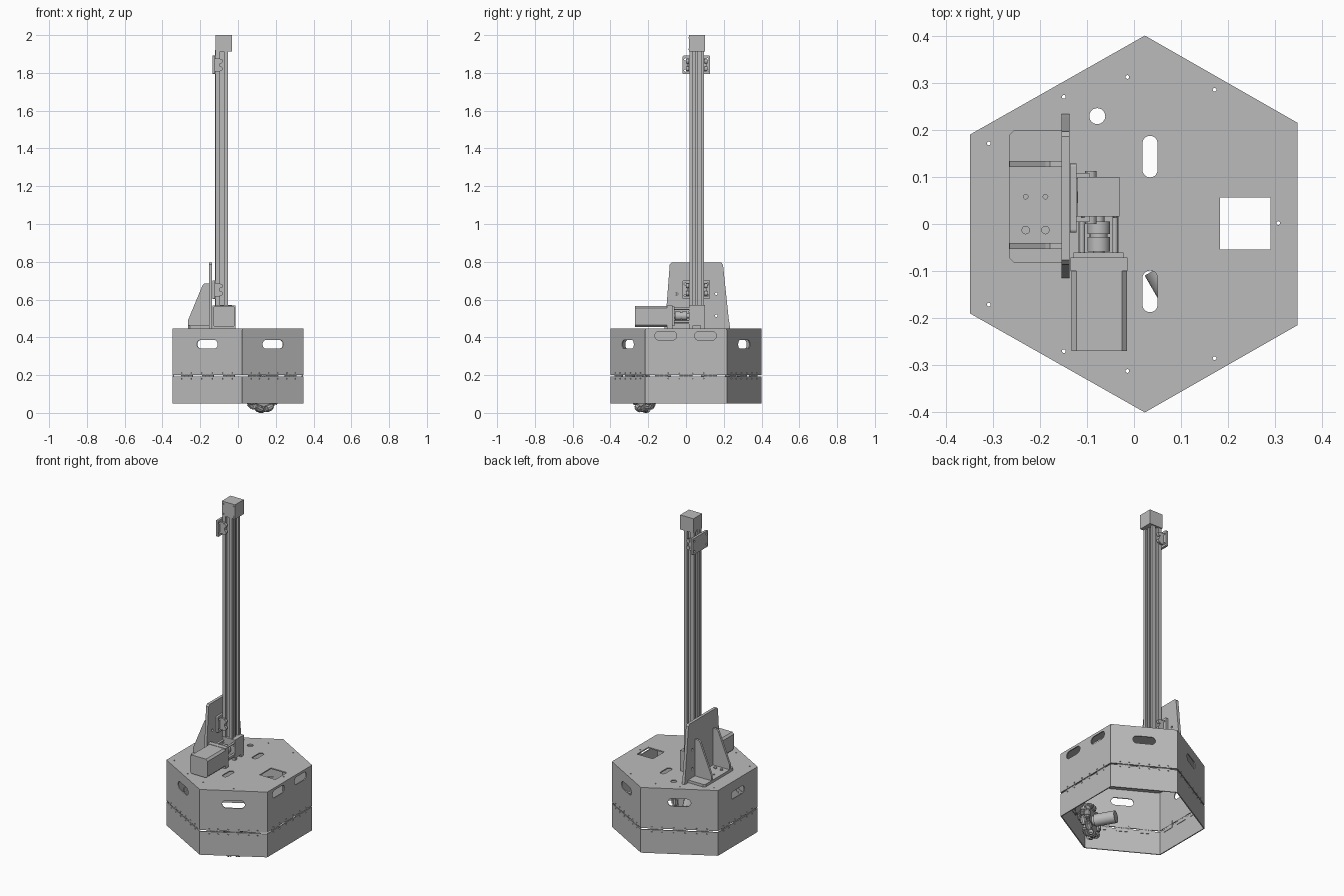
import bpy, bmesh
from math import cos, sin, pi, atan2
from mathutils import Matrix, Vector

if "Cube" in bpy.data.objects:
    bpy.data.objects.remove(bpy.data.objects["Cube"], do_unlink=True)

grey = bpy.data.materials.new("machined grey")
grey.use_nodes = True
grey.diffuse_color = (0.5, 0.5, 0.5, 1)
grey.node_tree.nodes["Principled BSDF"].inputs["Base Color"].default_value = (0.5, 0.5, 0.5, 1)

UP = Matrix.Identity(4)
ALONG_X = Matrix(((0, 0, 1, 0), (1, 0, 0, 0), (0, 1, 0, 0), (0, 0, 0, 1)))   # u,v,w -> y,z,x
ALONG_Y = Matrix(((1, 0, 0, 0), (0, 0, 1, 0), (0, 1, 0, 0), (0, 0, 0, 1)))   # u,v,w -> x,z,y


def prism(bm, pts, w0, w1, frame=UP):
    """Extrude a closed outline along the frame's third axis."""
    low = [bm.verts.new(frame @ Vector((u, v, w0))) for u, v in pts]
    top = [bm.verts.new(frame @ Vector((u, v, w1))) for u, v in pts]
    faces = [bm.faces.new(low), bm.faces.new(top)]
    for i in range(len(pts)):
        j = (i + 1) % len(pts)
        faces.append(bm.faces.new((low[i], low[j], top[j], top[i])))
    bmesh.ops.recalc_face_normals(bm, faces=faces)


def rect(u0, u1, v0, v1):
    return [(u0, v0), (u1, v0), (u1, v1), (u0, v1)]


def circle(u, v, r, n=12):
    return [(u + r * cos(2 * pi * i / n), v + r * sin(2 * pi * i / n)) for i in range(n)]


def rounded(u, v, w, h, r, n=5):
    pts = []
    for k, (sx, sy) in enumerate(((1, 1), (-1, 1), (-1, -1), (1, -1))):
        for i in range(n + 1):
            a = (k + i / n) * pi / 2
            pts.append((u + sx * (w / 2 - r) + r * cos(a), v + sy * (h / 2 - r) + r * sin(a)))
    return pts


def box(bm, x0, x1, y0, y1, z0, z1):
    prism(bm, rect(x0, x1, y0, y1), z0, z1)


def make(name, bm):
    mesh = bpy.data.meshes.new(name)
    bm.to_mesh(mesh)
    bm.free()
    mesh.materials.append(grey)
    ob = bpy.data.objects.new(name, mesh)
    bpy.context.scene.collection.objects.link(ob)
    return ob


def part(name, *prisms):
    bm = bmesh.new()
    for p in prisms:
        prism(bm, *p)
    return make(name, bm)


def sheet(name, outline, holes, w0, w1, frame=UP):
    """Plate with holes cut through its thickness."""
    ob = part(name, (outline, w0, w1, frame))
    cutter = part("cutter", *[(h, w0 - 0.01, w1 + 0.01, frame) for h in holes])
    cutter.hide_render = True
    mod = ob.modifiers.new("holes", 'BOOLEAN')
    mod.object, mod.operation, mod.solver = cutter, 'DIFFERENCE', 'EXACT'
    dg = bpy.context.evaluated_depsgraph_get()
    mesh = bpy.data.meshes.new_from_object(ob.evaluated_get(dg))
    ob.modifiers.clear()
    ob.data = mesh
    bpy.data.objects.remove(cutter, do_unlink=True)
    return ob


# Hexagonal deck, with slots, hatch and bolt holes
HEX = [(0.023, -0.4), (0.347, -0.215), (0.347, 0.215), (0.023, 0.4), (-0.348, 0.19), (-0.348, -0.19)]
holes = [rect(0.183, 0.29, -0.054, 0.056), circle(-0.078, 0.229, 0.017, 24), circle(0.306, 0.002, 0.004)]
for s in (1, -1):
    holes.append(rounded(0.034, s * 0.143, 0.032, 0.088, 0.0155))
    for x, y in ((-0.308, 0.171), (-0.149, 0.27), (-0.014, 0.312), (0.171, 0.285)):
        holes.append(circle(x, s * y, 0.004))
sheet("deck", HEX, holes, 0.439, 0.446)

# Side panels: upper and lower sheet on each edge, joined by hinges
NAMES = ["front_left", "left", "back_left", "back_right", "right", "front_right"]
T = 0.006
for k, side in enumerate(NAMES):
    a, b = Vector(HEX[k]), Vector(HEX[(k + 1) % 6])
    d = (b - a).normalized()
    half = (b - a).length / 2
    mid = (a + b) / 2
    # local u runs along the edge, v is up, w points outward
    frame = Matrix(((d.x, 0, d.y, mid.x), (d.y, 0, -d.x, mid.y), (0, 1, 0, 0), (0, 0, 0, 1)))
    edge = half - 0.002
    if side == "left":
        slots = [rounded(u, 0.408, 0.115, 0.046, 0.022) for u in (-0.107, 0.103)]
    else:
        slots = [rounded(0, 0.363, 0.126, 0.046, 0.022)]
    us = [half * f for f in (-0.72, -0.45, -0.15, 0.15, 0.45, 0.72)]
    upper = slots + [circle(u, 0.211, 0.004, 8) for u in us]
    sheet(side + "_upper_panel", rect(-edge, edge, 0.2, 0.44), upper, -T, 0, frame)
    sheet(side + "_lower_panel", rect(-edge, edge, 0.05, 0.192),
          [circle(u, 0.181, 0.004, 8) for u in us], -T, 0, frame)
    hinge = []
    for c in (-0.6, 0, 0.6):
        hinge.append((rect(c * half - 0.035, c * half + 0.035, 0.174, 0.218), -T - 0.003, -T, frame))
        for i in (-1, 0, 1):
            knuckle = frame @ Matrix(((0, 0, 1, c * half + i * 0.024), (0, 1, 0, 0.196), (1, 0, 0, -T), (0, 0, 0, 1)))
            hinge.append((circle(0, 0, 0.0045, 8), -0.01, 0.01, knuckle))
    part(side + "_hinges", *hinge)

# Roller wheel inside the shell, tilted to match the front left panel
d = Vector((0.866, 0.5))
wheel = Matrix(((d.x, 0, d.y, 0.128), (d.y, 0, -d.x, -0.222), (0, 1, 0, 0.102), (0, 0, 0, 1)))
bits = [(circle(0, 0, 0.026, 20), -0.03, 0.03, wheel)]
for w in (-0.016, 0.01):
    bits.append((circle(0, 0, 0.068, 24), w, w + 0.006, wheel))
for row in (0, 1):
    for i in range(8):
        roll = wheel @ Matrix.Rotation((i + row / 2) * pi / 4, 4, 'Z') @ Matrix.Translation((0.083, 0, row * 0.026 - 0.013))
        roll = roll @ Matrix.Rotation(pi / 2, 4, 'X')
        bits.append((circle(0, 0, 0.014, 10), -0.024, 0.024, roll))
        bits.append((circle(0, 0, 0.019, 10), -0.012, 0.012, roll))
        bits.append((rect(-0.02, 0.004, -0.008, 0.008), -0.03, -0.026, roll))
part("roller_wheel", *bits)
part("wheel_motor", (circle(0, 0, 0.035, 20), -0.15, -0.03, wheel))

# Mast: grooved extrusion
x0, x1, y0, y1 = -0.118, -0.052, 0.019, 0.094
ym, g = (y0 + y1) / 2, 0.012
profile = [(x0, y0), (-0.096, y0), (-0.096, y0 + g), (-0.074, y0 + g), (-0.074, y0), (x1, y0),
           (x1, ym - 0.022), (x1 - g, ym - 0.022), (x1 - g, ym + 0.022), (x1, ym + 0.022), (x1, y1),
           (-0.074, y1), (-0.074, y1 - g), (-0.096, y1 - g), (-0.096, y1), (x0, y1),
           (x0, ym + 0.02), (x0 + g, ym + 0.02), (x0 + g, ym - 0.02), (x0, ym - 0.02)]
part("mast", (profile, 0.56, 1.92))
part("mast_rails", (rect(x1 - g, x1 - 0.004, ym - 0.006, ym + 0.006), 0.56, 1.92),
     (rect(x0 - 0.003, x0 + g, ym - 0.012, ym + 0.012), 0.56, 1.92))

# End blocks with bolt heads
for name, z0, z1 in (("mast_cap", 1.912, 2.0), ("mast_foot", 0.462, 0.572)):
    bolts = [(circle(-0.075 + i * 0.034, z0 + 0.044 + j * 0.03, 0.004, 8), 0.013, 0.016, ALONG_Y)
             for i in (-1, 1) for j in (-1, 1)]
    part(name, (rect(-0.12, -0.031, 0.016, 0.1), z0, z1), *bolts)
part("foot_pads", *[(rect(x, x + 0.02, y, y + 0.02), 0.445, 0.463) for x in (-0.118, -0.053) for y in (0.018, 0.078)])

# Two carriages with bolted wings
for name, z in (("lower_carriage", 0.652), ("upper_carriage", 1.842)):
    bolts = [circle(y, z + s * 0.03, 0.006) for y in (-0.004, 0.114) for s in (-1, 1)]
    sheet(name + "_plate", rounded(0.055, z, 0.146, 0.098, 0.006), bolts, -0.136, -0.122, ALONG_X)
    part(name + "_blocks", *[(rect(-0.122, -0.094, y, y + 0.012), z - s, z + s)
                             for y, s in ((0.004, 0.035), (0.096, 0.035))])
    part(name + "_knobs", *[(circle(-0.092, z + s, 0.012), y, y + 0.016, ALONG_Y)
                            for y in (0.0, 0.097) for s in (-0.02, 0.02)])

# Upright bracket: tapered plate, foot plate and two gussets
upright = [(-0.115, 0.446), (0.234, 0.446), (0.226, 0.5), (0.196, 0.785), (0.186, 0.796),
           (-0.076, 0.796), (-0.086, 0.785), (-0.108, 0.5)]
sheet("bracket_upright", upright,
      [circle(y, z, 0.007) for y in (-0.05, 0.16) for z in (0.515, 0.63)], -0.154, -0.137, ALONG_X)
foot = [(-0.154, -0.082), (-0.154, 0.199), (-0.255, 0.199), (-0.265, 0.189), (-0.265, -0.072), (-0.255, -0.082)]
sheet("bracket_foot", foot, [circle(x, y, 0.005) for x in (-0.23, -0.188) for y in (-0.013, 0.058)], 0.446, 0.462)
gusset = [(-0.154, 0.462), (-0.264, 0.462), (-0.264, 0.492), (-0.188, 0.675), (-0.178, 0.685), (-0.154, 0.685)]
for name, y in (("front_gusset", -0.053), ("back_gusset", 0.121)):
    part(name, (gusset, y, y + 0.013, ALONG_Y))
part("bracket_bolts", *[(circle(x, -0.013, 0.009), 0.462, 0.468) for x in (-0.23, -0.188)])

# Drive motor, flange and coupling to the mast foot
body = [(-0.133, 0.465), (-0.122, 0.454), (-0.026, 0.454), (-0.015, 0.465),
        (-0.015, 0.556), (-0.026, 0.567), (-0.122, 0.567), (-0.133, 0.556)]
part("drive_motor", (body, -0.27, -0.1, ALONG_Y))
part("motor_flange", (rect(-0.135, -0.014, 0.447, 0.569), -0.1, -0.071, ALONG_Y),
     (rect(-0.128, -0.022, 0.46, 0.562), -0.071, -0.06, ALONG_Y))
coupling = [(circle(-0.075, 0.513, r, 20), y, y + w, ALONG_Y)
            for r, y, w in ((0.024, -0.058, 0.03), (0.019, -0.028, 0.007), (0.024, -0.021, 0.026), (0.012, -0.06, 0.08))]
part("coupling", *coupling)
part("coupling_frame", (rect(-0.119, -0.032, 0.47, 0.478), -0.06, 0.016, ALONG_Y),
     *[(circle(x, z, 0.006), -0.06, 0.016, ALONG_Y) for x in (-0.11, -0.04) for z in (0.485, 0.552)])

# Round parts get smooth sides with sharp rims
for ob in bpy.context.scene.objects:
    ob.select_set(ob.name in ("coupling", "wheel_motor", "roller_wheel"))
    if ob.select_get():
        bpy.context.view_layer.objects.active = ob
bpy.ops.object.shade_smooth_by_angle()
